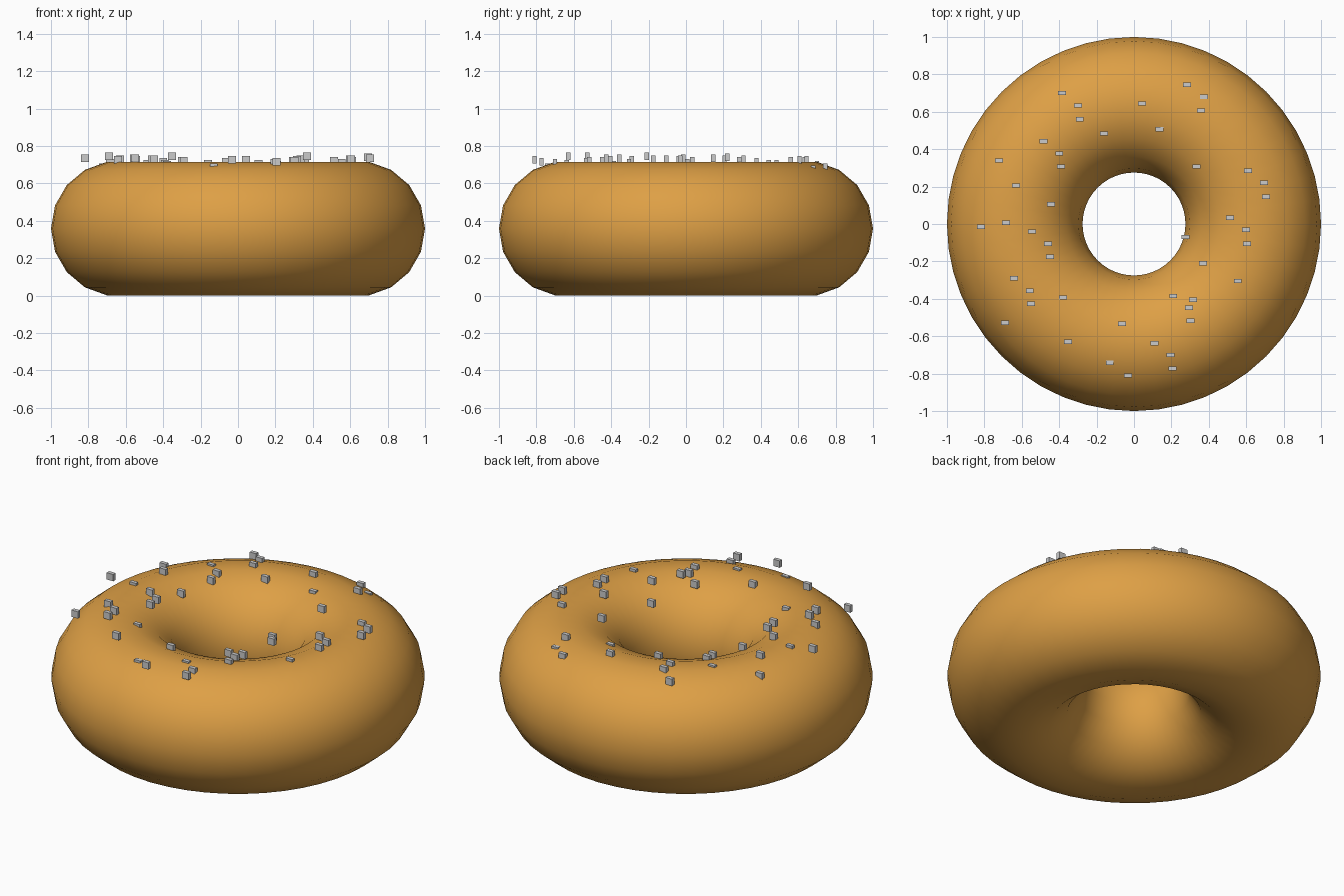
import bpy, bmesh
from mathutils import Matrix

# dough ring: smooth torus
bpy.ops.mesh.primitive_torus_add(major_segments=48, minor_segments=18,
                                 major_radius=0.6375, minor_radius=0.3625,
                                 location=(0, 0, 0.358))
ring = bpy.context.object
ring.name = "dough_ring"
bpy.ops.object.shade_smooth()
mat = bpy.data.materials.new("baked_dough")
mat.diffuse_color = (0.73, 0.35, 0.06, 1)
ring.data.materials.append(mat)

# sprinkles: small upright blocks scattered over the top (centre points)
SPOTS = [
    (-.385, .70, .70), (.283, .745, .685), (.374, .68, .675), (.358, .607, .725),
    (.043, .644, .725), (-.30, .634, .72), (-.29, .56, .72), (-.16, .484, .705),
    (.137, .507, .69), (-.483, .442, .705), (-.40, .377, .715), (-.39, .307, .705),
    (-.722, .34, .685), (-.63, .206, .73), (-.444, .105, .69), (-.685, .006, .71),
    (-.818, -.015, .735), (-.545, -.04, .725), (-.46, -.105, .73), (-.45, -.175, .73),
    (-.642, -.29, .725), (-.557, -.357, .735), (-.55, -.427, .735), (-.38, -.393, .70),
    (-.69, -.528, .745), (-.353, -.629, .745), (-.064, -.534, .715), (-.13, -.742, .685),
    (-.032, -.81, .727), (.11, -.638, .705), (.195, -.70, .71), (.205, -.773, .715),
    (.303, -.518, .72), (.294, -.448, .72), (.315, -.405, .725), (.21, -.385, .70),
    (.368, -.21, .745), (.275, -.07, .69), (.555, -.305, .71), (.605, -.105, .73),
    (.598, -.03, .73), (.513, .033, .72), (.705, .146, .735), (.695, .22, .74),
    (.61, .285, .72), (.335, .307, .73),
]
bm = bmesh.new()
for spot in SPOTS:
    bmesh.ops.create_cube(bm, size=1, matrix=Matrix.Translation(spot)
                          @ Matrix.Diagonal((0.042, 0.023, 0.04, 1)))
mesh = bpy.data.meshes.new("sprinkles")
bm.to_mesh(mesh)
bm.free()
bpy.context.collection.objects.link(bpy.data.objects.new("sprinkles", mesh))
